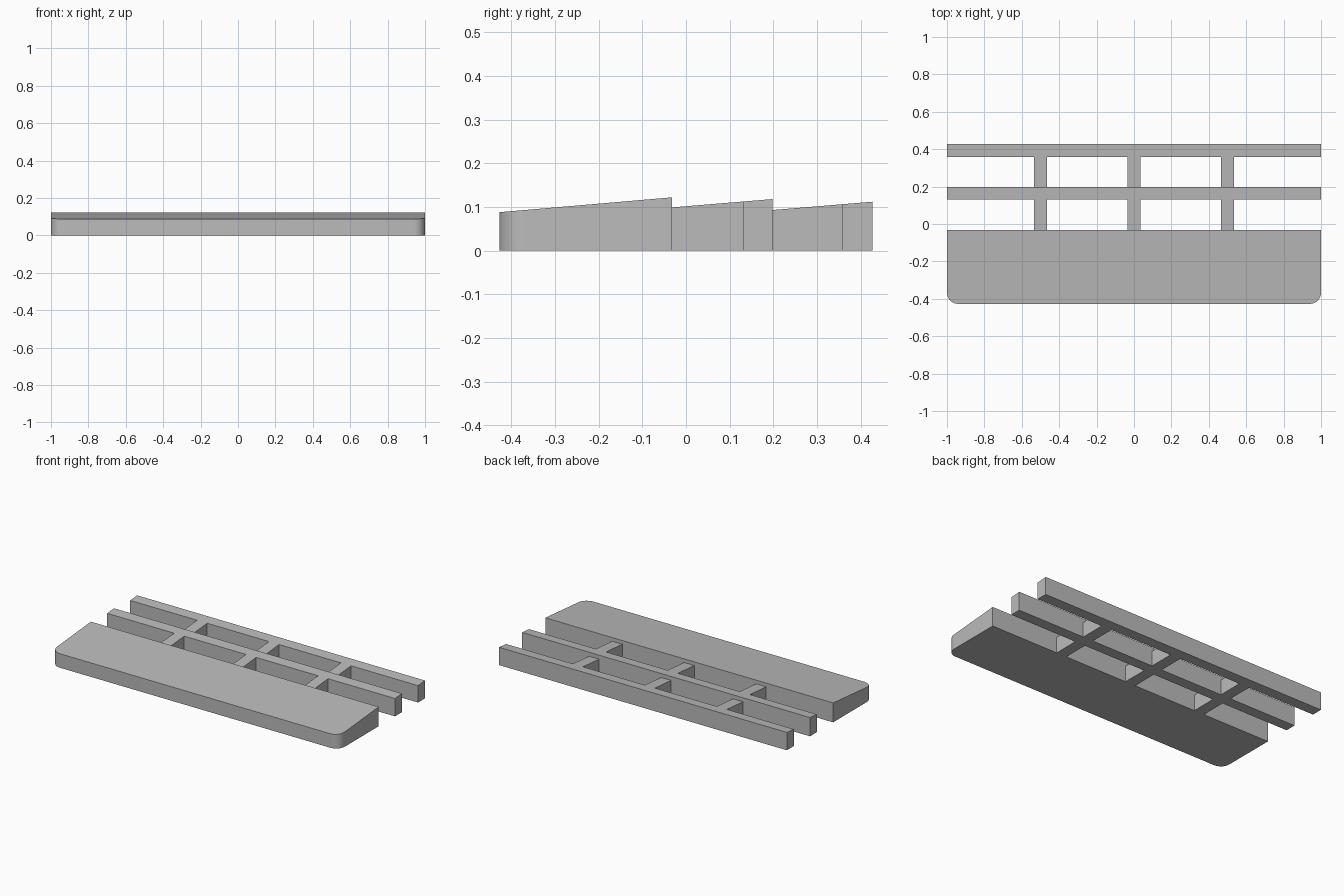
import bpy
import bmesh
from math import radians, sin, cos

old = bpy.data.objects.get("Cube")
if old:
    bpy.data.objects.remove(old, do_unlink=True)

# One plain grey for the whole model
grey = bpy.data.materials.new("plain grey")
grey.use_nodes = True
grey.diffuse_color = (0.5, 0.5, 0.5, 1)
grey.node_tree.nodes["Principled BSDF"].inputs["Base Color"].default_value = (0.5, 0.5, 0.5, 1)


def sloped_slab(name, outline, front, back):
    """Raise a counter-clockwise outline to a top sloping between two (y, z) points."""
    (y0, z0), (y1, z1) = front, back
    slope = (z1 - z0) / (y1 - y0)
    bm = bmesh.new()
    low = [bm.verts.new((x, y, 0)) for x, y in outline]
    high = [bm.verts.new((x, y, z0 + (y - y0) * slope)) for x, y in outline]
    bm.faces.new(low[::-1])
    bm.faces.new(high)
    n = len(low)
    for i in range(n):
        j = (i + 1) % n
        bm.faces.new((low[i], low[j], high[j], high[i]))
    mesh = bpy.data.meshes.new(name)
    bm.to_mesh(mesh)
    bm.free()
    mesh.materials.append(grey)
    obj = bpy.data.objects.new(name, mesh)
    bpy.context.collection.objects.link(obj)
    bpy.ops.object.select_all(action='DESELECT')
    obj.select_set(True)
    bpy.context.view_layer.objects.active = obj
    bpy.ops.object.shade_smooth_by_angle(angle=radians(30))
    return obj


def corner(cx, cy, radius, start, steps=8):
    """Quarter-circle of points, counter-clockwise from the start angle."""
    angles = [radians(start + 90 * i / steps) for i in range(steps + 1)]
    return [(cx + radius * cos(a), cy + radius * sin(a)) for a in angles]


def comb(front, slat_front, back, half_rung=0.035):
    """Long slat with three rungs reaching forward."""
    points = [(-1, slat_front)]
    for x in (-0.5, 0, 0.5):
        points += [(x - half_rung, slat_front), (x - half_rung, front),
                   (x + half_rung, front), (x + half_rung, slat_front)]
    return points + [(1, slat_front), (1, back), (-1, back)]


# Broad front board with rounded front corners
FRONT, BOARD_BACK, R = -0.427, -0.032, 0.06
board = corner(R - 1, FRONT + R, R, 180) + corner(1 - R, FRONT + R, R, 270)
board += [(1, BOARD_BACK), (-1, BOARD_BACK)]
sloped_slab("front_board", board, (FRONT, 0.088), (BOARD_BACK, 0.122))

# Two slats, each joined forward by its rungs
sloped_slab("middle_slat_with_rungs", comb(BOARD_BACK, 0.13, 0.198),
            (BOARD_BACK, 0.099), (0.198, 0.118))
sloped_slab("rear_slat_with_rungs", comb(0.198, 0.358, 0.427),
            (0.198, 0.093), (0.427, 0.112))
